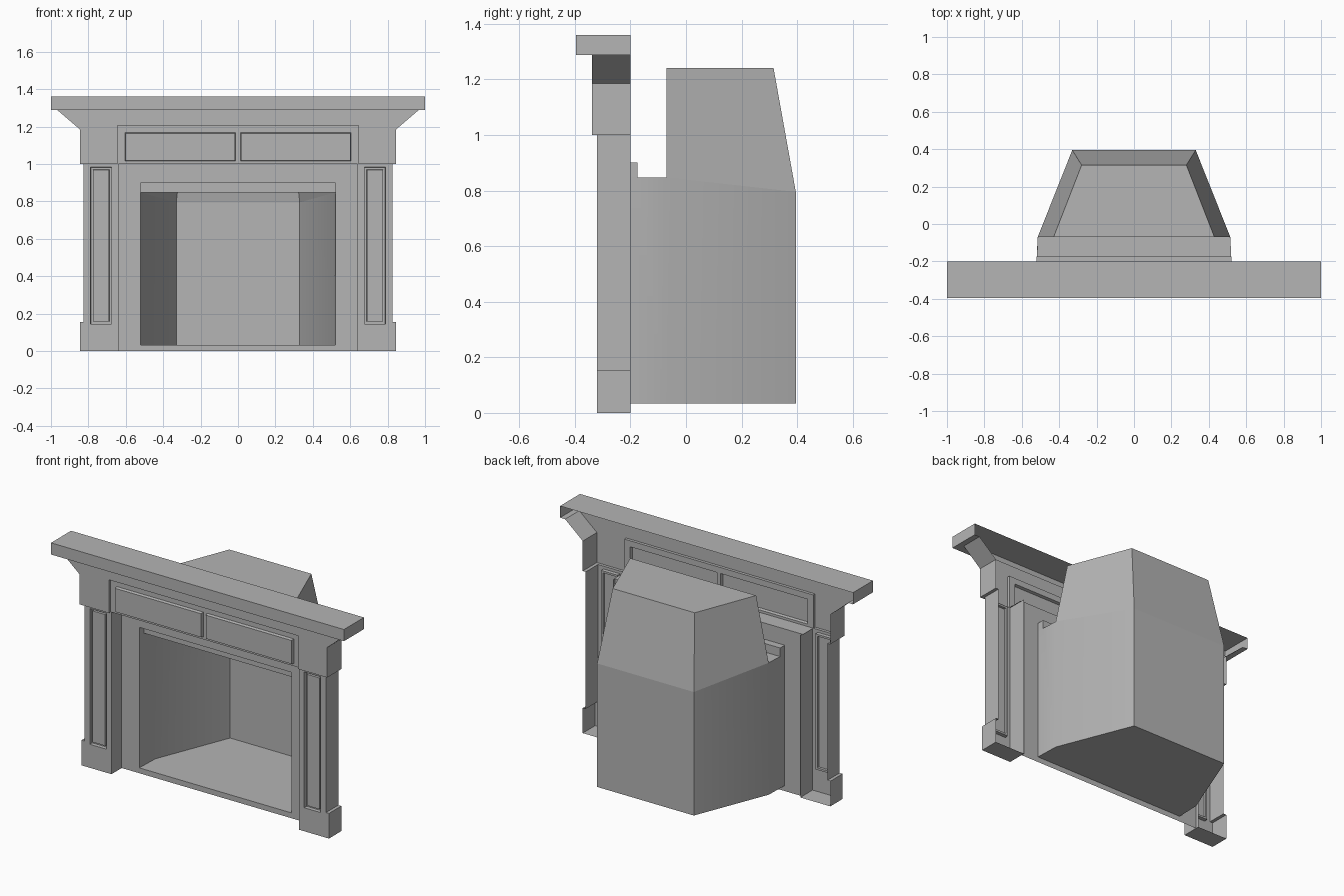
import bpy, bmesh

if "Cube" in bpy.data.objects:
    bpy.data.objects.remove(bpy.data.objects["Cube"])

WALL = -0.2     # plane of the wall the surround stands against
SLAB = -0.22    # face of the slab around the opening

stone = bpy.data.materials.new("stone_grey")
stone.diffuse_color = (0.46, 0.46, 0.46, 1)
stone.use_nodes = True
stone.node_tree.nodes["Principled BSDF"].inputs["Base Color"].default_value = stone.diffuse_color


def finish(name, bm, mirror=False):
    me = bpy.data.meshes.new(name)
    bm.to_mesh(me)
    bm.free()
    me.materials.append(stone)
    ob = bpy.data.objects.new(name, me)
    bpy.context.collection.objects.link(ob)
    if mirror:
        ob.modifiers.new("mirror", 'MIRROR').use_axis[0] = True
    return ob


def rect(x0, x1, z0, z1, d=0):
    return [(x0 + d, z0 + d), (x1 - d, z0 + d), (x1 - d, z1 - d), (x0 + d, z1 - d)]


def shell(name, outline, y, backs=None, panels=(), steps=(), opening=None, mirror=False):
    """Open-backed front plate. backs: edge index -> wall end y (None = no wall).
    panels: rectangles stepped in or out through steps of (inset, y)."""
    backs = backs or {}
    bm = bmesh.new()

    def loop(pts, yy):
        return [bm.verts.new((px, yy, pz)) for px, pz in pts]

    outer = loop(outline, y)
    holes = [loop(rect(*p), y) for p in panels]
    cut = [loop(opening, y)] if opening else []
    edges = [bm.edges.new((l[i], l[(i + 1) % len(l)]))
             for l in [outer] + holes + cut for i in range(len(l))]
    bmesh.ops.triangle_fill(bm, use_beauty=True, edges=edges, normal=(0, -1, 0))
    # outer walls running back
    for i, a in enumerate(outer):
        b = outer[(i + 1) % len(outer)]
        end = backs.get(i, WALL)
        if end is not None:
            c, d = (bm.verts.new((v.co.x, end, v.co.z)) for v in (b, a))
            bm.faces.new((a, b, c, d))
    # stepped panels
    for p, high in zip(panels, holes):
        for d, yy in steps:
            low = loop(rect(*p, d), yy)
            for i in range(4):
                j = (i + 1) % 4
                bm.faces.new((high[i], high[j], low[j], low[i]))
            high = low
        bm.faces.new(high)
    bmesh.ops.remove_doubles(bm, verts=bm.verts, dist=1e-5)
    bmesh.ops.recalc_face_normals(bm, faces=bm.faces)
    if sum(f.normal.y for f in bm.faces if abs(f.normal.y) > 0.99) > 0:
        bmesh.ops.reverse_faces(bm, faces=bm.faces)
    return finish(name, bm, mirror)


# Mantel shelf, open where it sits on the frieze
shelf = [(-1, 1.288), (-0.965, 1.288), (0.965, 1.288), (1, 1.288), (1, 1.36), (-1, 1.36)]
shell("mantel_shelf", shelf, -0.395, backs={1: -0.338})

# Frieze with flared ends, notched around the sunk centre board
half = [(0.645, 1.0), (0.825, 1.0), (0.845, 1.0), (0.845, 1.185), (0.965, 1.288)]
frieze = [(-x, z) for x, z in half] + half[::-1] + [(0.645, 1.205), (-0.645, 1.205)]
shell("frieze", frieze, -0.338,
      backs={0: -0.32, 4: None, 8: -0.32, 9: -0.32, 10: -0.32, 11: -0.32})

# Centre board with two raised panels
shell("frieze_board", rect(-0.645, 0.645, 1.0, 1.205), -0.32,
      backs={0: SLAB, 1: None, 2: None, 3: None},
      panels=[(-0.605, -0.013, 1.015, 1.168), (0.013, 0.605, 1.015, 1.168)],
      steps=[(0.004, -0.338)])

# Pilasters with plinth and a grooved panel
pilaster = [(0.64, 0), (0.845, 0), (0.845, 0.155), (0.825, 0.155), (0.825, 1.0), (0.64, 1.0)]
shell("pilaster", pilaster, -0.32, backs={4: None}, mirror=True,
      panels=[(0.675, 0.788, 0.145, 0.983)],
      steps=[(0.001, -0.298), (0.013, -0.298), (0.014, -0.312)])

# Slab around the fire opening
shell("surround_slab", rect(-0.64, 0.64, 0, 1.0), SLAB,
      backs={i: None for i in range(4)}, opening=rect(-0.52, 0.52, 0.033, 0.9))

# Firebox and smoke chamber: half section points, mirrored in x
P = {
    "a": (0.52, SLAB, 0.033), "b": (0.515, -0.07, 0.033), "c": (0.33, 0.395, 0.033),
    "A": (0.52, SLAB, 0.847), "B": (0.515, -0.07, 0.847), "C": (0.33, 0.395, 0.795),
    "T": (0.43, -0.07, 1.24), "U": (0.28, 0.315, 1.24),
    "h": (0.52, SLAB, 0.9), "k": (0.52, -0.175, 0.9), "l": (0.52, -0.175, 0.847),
}
bm = bmesh.new()
R = {k: bm.verts.new(v) for k, v in P.items()}
L = {k: bm.verts.new((-v[0], v[1], v[2])) for k, v in P.items()}
# side walls, chamber sides, header cheeks
for s in (R, L):
    for face in ("abBlA", "bcCB", "BCUT", "Alkh"):
        bm.faces.new([s[k] for k in face])
# floor, back, chamber back/top/front, throat ceiling, header
for p, q in ("ab", "bc", "cC", "CU", "UT", "TB", "Bl", "lk", "kh"):
    bm.faces.new((R[p], R[q], L[q], L[p]))
bmesh.ops.recalc_face_normals(bm, faces=bm.faces)
# soft bend in the side walls, every other edge crisp
for f in bm.faces:
    f.smooth = True
for e in bm.edges:
    e.smooth = False
for s in (R, L):
    bm.edges.get((s["b"], s["B"])).smooth = True
finish("firebox", bm)
